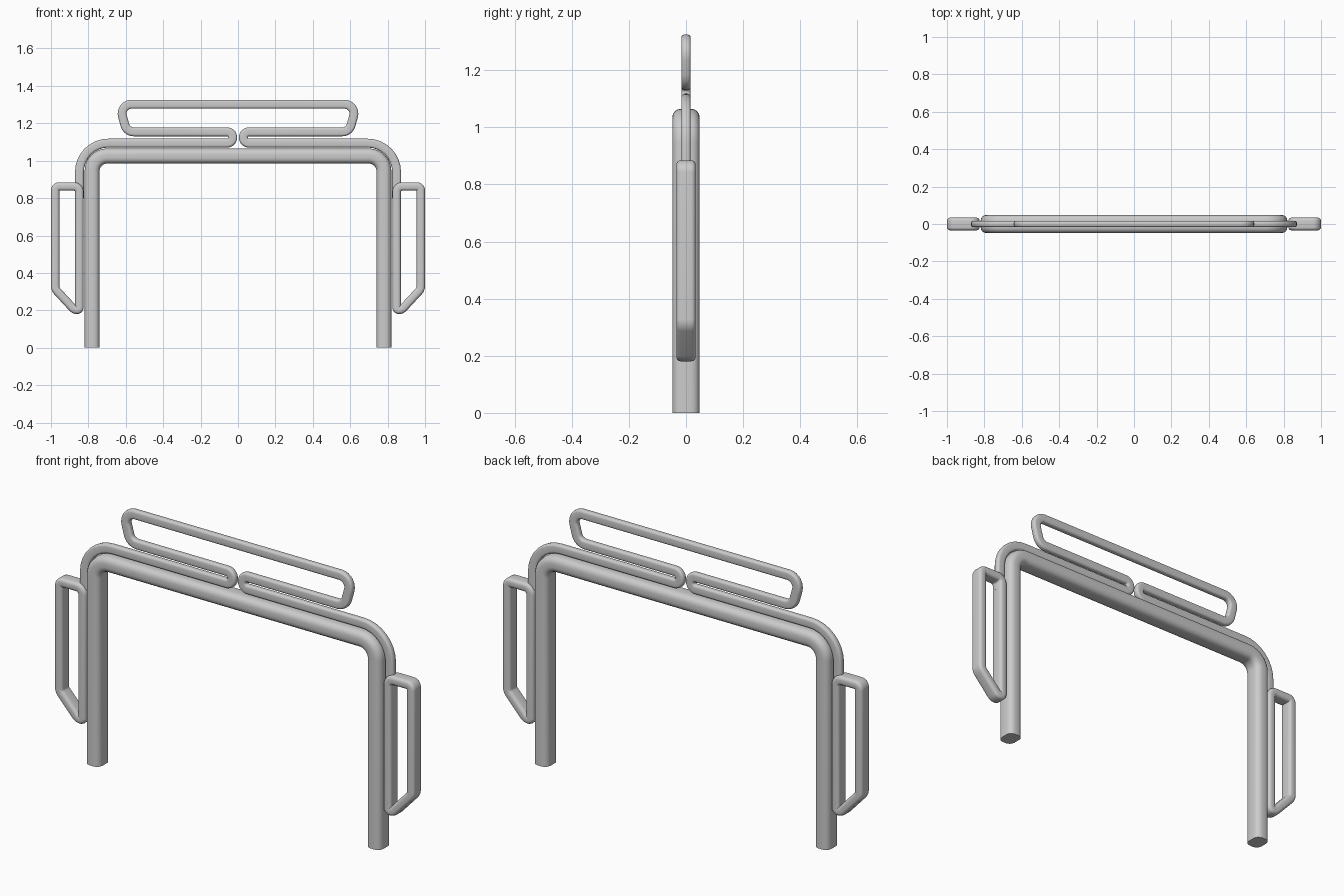
import bpy, bmesh
from math import sin, cos, pi, tan
from mathutils import Vector

if "Cube" in bpy.data.objects:
    bpy.data.objects.remove(bpy.data.objects["Cube"])


def section(a, b, r, n=4):
    """Rounded rectangle: a = half width in plane, b = half depth in y."""
    pts = []
    for k, (sx, sy) in enumerate([(1, 1), (-1, 1), (-1, -1), (1, -1)]):
        for i in range(n + 1):
            t = k * pi / 2 + i / n * pi / 2
            pts.append((sx * (a - r) + r * cos(t), sy * (b - r) + r * sin(t)))
    return pts


def fillet(points, closed=False, n=8):
    """Turn (x, z, radius) corners into a path with round bends."""
    out, m = [], len(points)
    for i, (x, z, r) in enumerate(points):
        p = Vector((x, z))
        if r == 0 or (not closed and i in (0, m - 1)):
            out.append(p)
            continue
        u = (Vector(points[i - 1][:2]) - p).normalized()
        v = (Vector(points[(i + 1) % m][:2]) - p).normalized()
        half = u.angle(v) / 2
        d = r / tan(half)
        centre = p + (u + v).normalized() * (r / sin(half))
        s, e = p + u * d - centre, p + v * d - centre
        sweep = s.angle(e)
        for k in range(n + 1):
            t = k / n
            q = (s * sin((1 - t) * sweep) + e * sin(t * sweep)) / sin(sweep) \
                if sweep < 3.1 else s
            out.append(centre + q)
    clean = []
    for p in out:
        if not clean or (p - clean[-1]).length > 1e-4:
            clean.append(p)
    return clean


def tube(name, points, sec, closed=False):
    path = fillet(points, closed)
    bm, rings, m = bmesh.new(), [], len(path)
    for i, p in enumerate(path):
        prev = path[i - 1] if closed or i else None
        nxt = path[(i + 1) % m] if closed or i < m - 1 else None
        d1 = (p - prev).normalized() if prev is not None else (nxt - p).normalized()
        d2 = (nxt - p).normalized() if nxt is not None else d1
        t = (d1 + d2).normalized()
        side = Vector((-t.y, t.x)) / max(t.dot(d1), 0.5)
        rings.append([bm.verts.new((p.x + side.x * a, b, p.y + side.y * a))
                      for a, b in sec])
    k = len(sec)
    for i in range(m if closed else m - 1):
        A, B = rings[i], rings[(i + 1) % m]
        for j in range(k):
            bm.faces.new((A[j], A[(j + 1) % k], B[(j + 1) % k], B[j]))
    if not closed:
        bm.faces.new(rings[0])
        bm.faces.new(rings[-1])
    bmesh.ops.recalc_face_normals(bm, faces=bm.faces)
    me = bpy.data.meshes.new(name)
    bm.to_mesh(me)
    bm.free()
    ob = bpy.data.objects.new(name, me)
    bpy.context.collection.objects.link(ob)
    bpy.ops.object.select_all(action='DESELECT')
    ob.select_set(True)
    bpy.context.view_layer.objects.active = ob
    bpy.ops.object.shade_smooth_by_angle(angle=0.6)
    return ob


def mirrored(half):
    return half + [(-x, z, r) for x, z, r in reversed(half)]


# main hoop: two legs and the crossbar
tube("main_hoop", mirrored([(-0.78, 0, 0), (-0.78, 1.025, 0.08)]),
     section(0.04, 0.048, 0.03))

# upper rail: follows the hoop, folds back at the middle and forms the top rack
tube("rack_rail", mirrored([
    (-0.848, 0.8, 0), (-0.848, 1.094, 0.155),
    (-0.029, 1.094, 0.029), (-0.029, 1.154, 0.029),
    (-0.595, 1.154, 0.05), (-0.635, 1.302, 0.05)]),
    section(0.0235, 0.0165, 0.012))

# side guards: closed loops on the outside of each leg
for name, s in (("left_guard", -1), ("right_guard", 1)):
    tube(name, [(s * x, z, r) for x, z, r in [
        (0.848, 0.862, 0.03), (0.977, 0.862, 0.02), (0.977, 0.313, 0.04),
        (0.875, 0.203, 0.03), (0.848, 0.203, 0.012)]],
        section(0.0225, 0.034, 0.016), closed=True)
